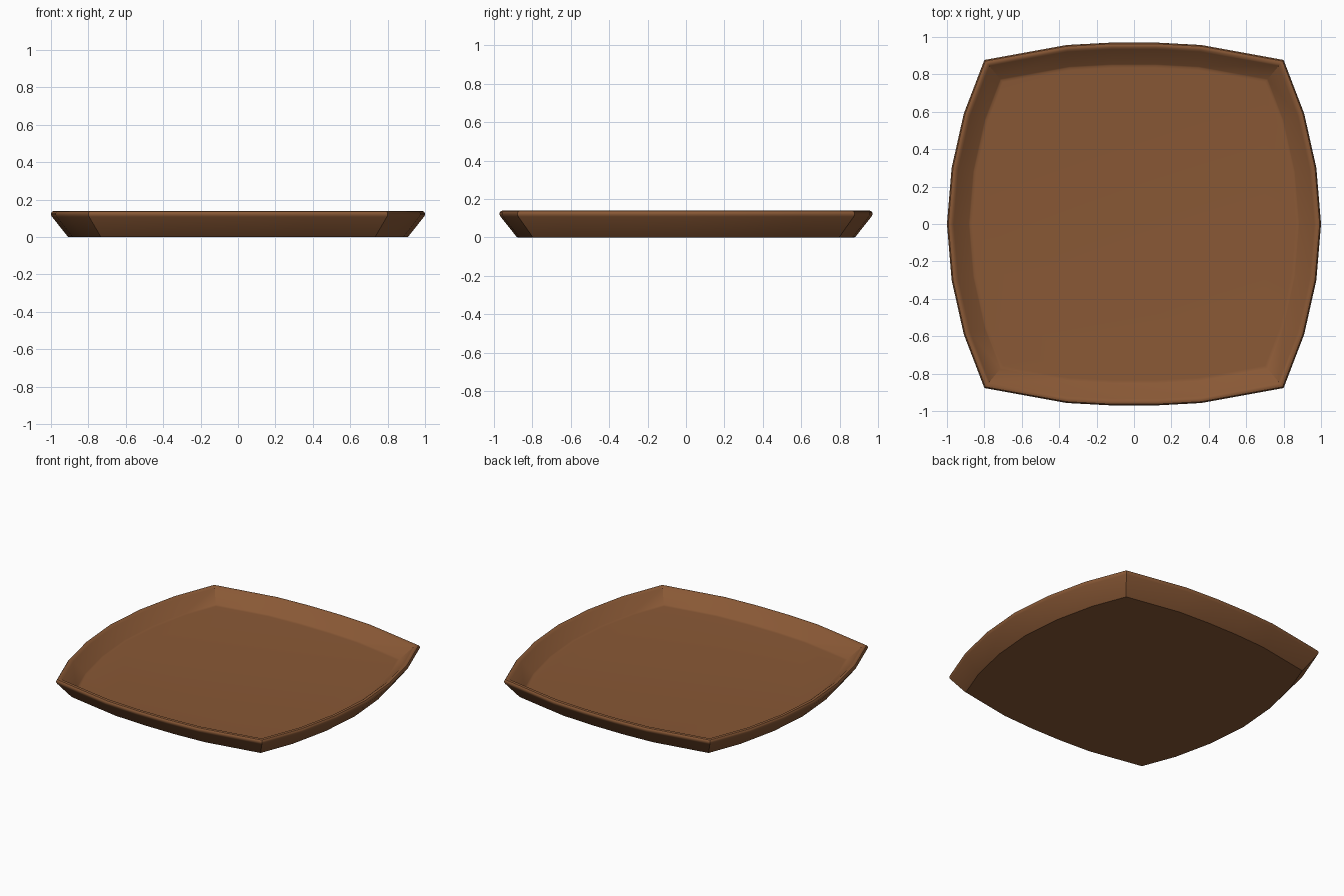
import bpy, bmesh
from mathutils import Vector

if "Cube" in bpy.data.objects:
    bpy.data.objects.remove(bpy.data.objects["Cube"])

# Rim outline: one quarter, mirrored to all four
quarter = [(1.0, 0.0), (0.975, 0.3), (0.91, 0.59), (0.80, 0.877), (0.36, 0.957), (0.12, 0.97)]
right_top = quarter
left_top = [(-x, y) for x, y in reversed(quarter)]
bottom = [(x, -y) for x, y in reversed((right_top + left_top)[1:-1])]
outline = [Vector(p) for p in right_top + left_top + bottom]

# Cross-section from underside, over the rim, to the floor: (inset, height)
profile = [(0.105, 0.0), (0.094, 0.0), (0.087, 0.006), (0.006, 0.108), (0.0, 0.119),
           (0.001, 0.129), (0.007, 0.137), (0.016, 0.14), (0.026, 0.138), (0.036, 0.13),
           (0.116, 0.058), (0.122, 0.055), (0.135, 0.054)]


def inset(points, d):
    """Mitred inward offset of a counter-clockwise outline."""
    result = []
    n = len(points)
    for i, p in enumerate(points):
        a = (p - points[i - 1]).normalized()
        b = (points[(i + 1) % n] - p).normalized()
        na, nb = Vector((a.y, -a.x)), Vector((b.y, -b.x))
        result.append(p - (na + nb) * d / (1 + na.dot(nb)))
    return result


# Tray: rings of the outline swept through the cross-section
bm = bmesh.new()
rings = [[bm.verts.new((p.x, p.y, z)) for p in inset(outline, d)] for d, z in profile]
count = len(outline)
for lo, hi in zip(rings, rings[1:]):
    for i in range(count):
        j = (i + 1) % count
        bm.faces.new((lo[i], lo[j], hi[j], hi[i]))
bm.faces.new(rings[0][::-1])
bm.faces.new(rings[-1])
bmesh.ops.recalc_face_normals(bm, faces=bm.faces)

mesh = bpy.data.meshes.new("tray")
bm.to_mesh(mesh)
bm.free()
tray = bpy.data.objects.new("tray", mesh)
bpy.context.collection.objects.link(tray)

# Brown wood colour
wood = bpy.data.materials.new("brown wood")
wood.diffuse_color = (0.25, 0.098, 0.036, 1)
wood.use_nodes = True
wood.node_tree.nodes["Principled BSDF"].inputs["Base Color"].default_value = wood.diffuse_color
mesh.materials.append(wood)

bpy.context.view_layer.objects.active = tray
tray.select_set(True)
bpy.ops.object.shade_smooth_by_angle(angle=0.6)
